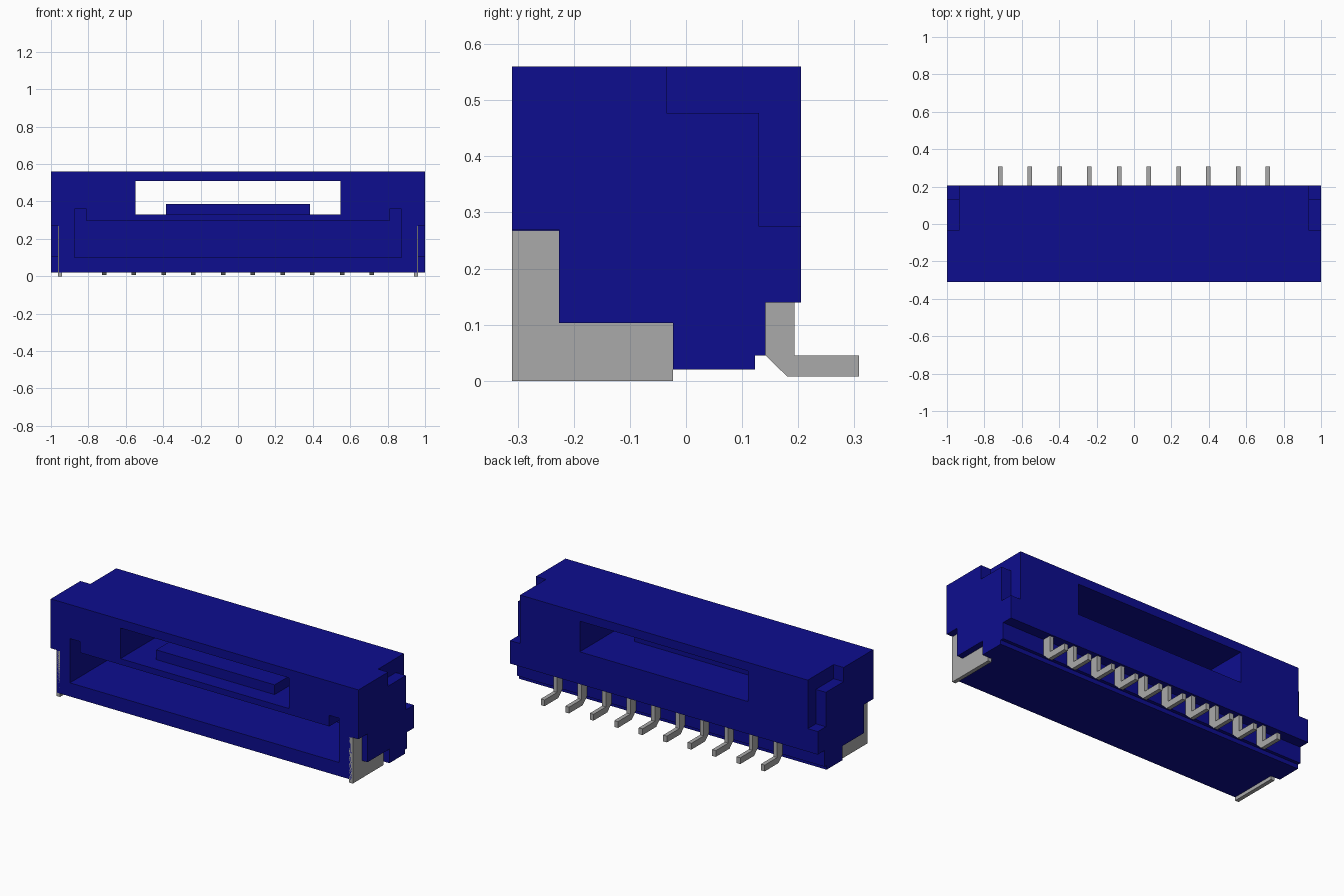
import bpy, bmesh
from mathutils import Vector

cube = bpy.data.objects.get("Cube")
if cube:
    bpy.data.objects.remove(cube, do_unlink=True)


def material(name, rgb):
    m = bpy.data.materials.new(name)
    m.use_nodes = True
    m.diffuse_color = (*rgb, 1)
    m.node_tree.nodes["Principled BSDF"].inputs["Base Color"].default_value = (*rgb, 1)
    return m


BLUE = material("blue plastic", (0.004, 0.004, 0.275))
GREY = material("grey metal", (0.402, 0.402, 0.402))


def extrude(name, profile, axis, a, b, mat):
    """Extrude a 2D profile along x (points are y, z) or y (points are x, z)."""
    bm = bmesh.new()
    place = (lambda p: (a, p[0], p[1])) if axis == "x" else (lambda p: (p[0], a, p[1]))
    face = bm.faces.new([bm.verts.new(place(p)) for p in profile])
    out = bmesh.ops.extrude_face_region(bm, geom=[face])
    shift = Vector((b - a, 0, 0)) if axis == "x" else Vector((0, b - a, 0))
    bmesh.ops.translate(bm, vec=shift,
                        verts=[v for v in out["geom"] if isinstance(v, bmesh.types.BMVert)])
    bmesh.ops.recalc_face_normals(bm, faces=bm.faces)
    mesh = bpy.data.meshes.new(name)
    bm.to_mesh(mesh)
    bm.free()
    mesh.materials.append(mat)
    ob = bpy.data.objects.new(name, mesh)
    bpy.context.collection.objects.link(ob)
    return ob


def rect(u0, u1, v0, v1):
    return [(u0, v0), (u1, v0), (u1, v1), (u0, v1)]


def cut(ob, cutter):
    mod = ob.modifiers.new("cut", "BOOLEAN")
    mod.operation, mod.solver, mod.object = "DIFFERENCE", "EXACT", cutter
    cutter.hide_render = True
    bpy.context.view_layer.objects.active = ob
    bpy.ops.object.modifier_apply(modifier=mod.name)
    bpy.data.objects.remove(cutter, do_unlink=True)


# Housing block, stepped underneath at the back
housing = extrude("housing", [(-0.31, 0.02), (0.123, 0.02), (0.123, 0.045), (0.142, 0.045),
                              (0.142, 0.14), (0.205, 0.14), (0.205, 0.56), (-0.31, 0.56)],
                  "x", -1, 1, BLUE)

# Wide window right through, and the plug cavity with two key slots
cut(housing, extrude("window_cutter", rect(-0.547, 0.547, 0.33, 0.51), "y", -0.5, 0.5, BLUE))
cavity = [(-0.875, 0.1), (0.875, 0.1), (0.875, 0.36), (0.81, 0.36),
          (0.81, 0.295), (-0.81, 0.295), (-0.81, 0.36), (-0.875, 0.36)]
cut(housing, extrude("cavity_cutter", cavity, "y", -0.5, 0.1, BLUE))

# Recesses on both ends: upper back step, and the seat of the solder tab
back_step = [(-0.035, 0.7), (-0.035, 0.477), (0.13, 0.477), (0.13, 0.275), (0.4, 0.275), (0.4, 0.7)]
tab_seat = [(-0.5, -0.1), (-0.023, -0.1), (-0.023, 0.103), (-0.226, 0.103), (-0.226, 0.27), (-0.5, 0.27)]
tab = [(-0.31, 0), (-0.023, 0), (-0.023, 0.103), (-0.226, 0.103), (-0.226, 0.268), (-0.31, 0.268)]
for side, s in (("left", 1), ("right", -1)):
    cut(housing, extrude("step_cutter", back_step, "x", s * 0.935, s * 1.2, BLUE))
    cut(housing, extrude("seat_cutter", tab_seat, "x", s * 0.958, s * 1.2, BLUE))
    extrude(side + "_solder_tab", tab, "x", s * 0.94, s * 0.963, GREY)

# Latch bar on the window floor
extrude("latch_bar", rect(-0.385, 0.385, 0.32, 0.387), "y", -0.21, -0.07, BLUE)

# Row of bent contact pins
pin = [(0.142, 0.15), (0.142, 0.045), (0.18, 0.008), (0.308, 0.008),
       (0.308, 0.045), (0.193, 0.045), (0.193, 0.15)]
for i in range(10):
    x = (i - 4.5) * 0.159
    extrude(f"contact_pin_{i + 1}", pin, "x", x - 0.012, x + 0.012, GREY)
